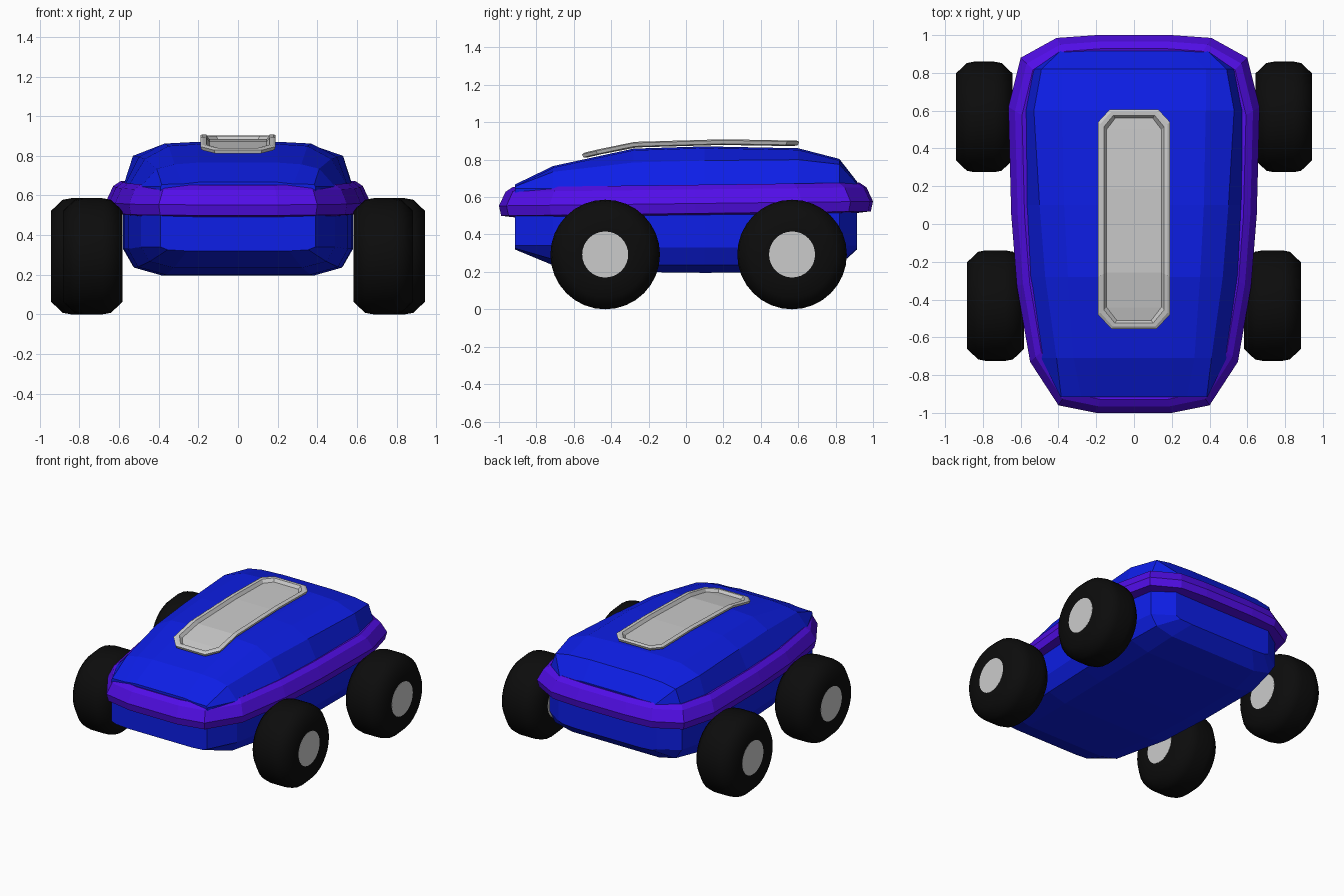
import bpy, bmesh, math

if "Cube" in bpy.data.objects:
    bpy.data.objects.remove(bpy.data.objects["Cube"])


def material(name, rgb):
    m = bpy.data.materials.new(name)
    m.diffuse_color = (*rgb, 1)
    m.use_nodes = True
    m.node_tree.nodes["Principled BSDF"].inputs["Base Color"].default_value = m.diffuse_color
    return m


BLUE = material("blue paint", (0.004, 0.013, 0.8))
PURPLE = material("purple trim", (0.083, 0.004, 0.8))
BLACK = material("black rubber", (0.0037, 0.0037, 0.0037))


def build(name, rings, mat=None, loop=False, caps=None, smooth=False):
    """Skin a series of closed rings; caps are 'ngon' or 'strips' (left-right mirrored rings)."""
    bm = bmesh.new()
    vs = [[bm.verts.new(p) for p in r] for r in rings]
    n = len(vs[0])
    pairs = list(zip(vs, vs[1:])) + ([(vs[-1], vs[0])] if loop else [])
    for a, b in pairs:
        for i in range(n):
            j = (i + 1) % n
            bm.faces.new((a[i], a[j], b[j], b[i]))
    for ring in (vs[0], vs[-1]) if caps else ():
        if caps == 'ngon':
            bm.faces.new(ring)
        else:
            for i in range(n // 2 - 1):
                bm.faces.new((ring[i], ring[i + 1], ring[n - 2 - i], ring[n - 1 - i]))
    bmesh.ops.recalc_face_normals(bm, faces=bm.faces)
    me = bpy.data.meshes.new(name)
    bm.to_mesh(me)
    bm.free()
    ob = bpy.data.objects.new(name, me)
    bpy.context.collection.objects.link(ob)
    if mat:
        me.materials.append(mat)
    if smooth:
        bpy.ops.object.select_all(action='DESELECT')
        ob.select_set(True)
        bpy.context.view_layer.objects.active = ob
        bpy.ops.object.shade_smooth_by_angle(angle=math.radians(60))
    return ob


def mirrored(half):
    return half + [(-x, *rest) for x, *rest in reversed(half)]


# Body: cross-sections along y (y, width, bottom z, low z, shoulder x, shoulder z, top x, top z)
sections = [
    (-0.915, 0.39, 0.32, 0.34, 0.385, 0.656, 0.28, 0.658),
    (-0.71, 0.49, 0.235, 0.34, 0.41, 0.735, 0.32, 0.757),
    (-0.28, 0.555, 0.20, 0.33, 0.47, 0.785, 0.35, 0.85),
    (0.10, 0.575, 0.195, 0.33, 0.50, 0.795, 0.37, 0.862),
    (0.60, 0.58, 0.20, 0.33, 0.53, 0.80, 0.38, 0.852),
    (0.82, 0.54, 0.235, 0.34, 0.49, 0.775, 0.38, 0.795),
    (0.915, 0.40, 0.32, 0.34, 0.39, 0.67, 0.28, 0.673),
]
rings = []
for y, w, zb, zl, sx, sz, tx, tz in sections:
    half = [(0.66 * w, zb), (0.91 * w, zb + (zl - zb) * 0.3), (w, zl), (w, 0.645),
            (sx, sz), (tx, tz), (0.2, tz + 0.009)]
    rings.append([(x, y, z) for x, z in mirrored(half)])
build("body", rings, BLUE, caps='ngon')

# Bumper band running right round the body
outline = mirrored([(0.2, -1.0), (0.4, -0.96), (0.55, -0.73), (0.62, -0.33), (0.65, 0.05),
                    (0.665, 0.62), (0.6, 0.88), (0.41, 0.985), (0.2, 1.0)])
profile = [(0.11, 0.50), (0.012, 0.512), (0.0, 0.565), (0.035, 0.64), (0.072, 0.665), (0.11, 0.655)]
rings = [[(x * (1 - d / 0.665), y * (1 - d), z + 0.012 * y) for x, y in outline] for d, z in profile]
build("bumper_band", rings, PURPLE, loop=True)

# Roof panel: shallow tray with a raised rim, following the roof slope
curve = [(-0.60, 0.812), (-0.42, 0.855), (-0.28, 0.883), (0.2, 0.897), (0.65, 0.889)]


def roof_z(y):
    for (y0, z0), (y1, z1) in zip(curve, curve[1:]):
        if y <= y1:
            return z0 + (z1 - z0) * (y - y0) / (y1 - y0)
    return curve[-1][1]


outline = mirrored([(0.12, -0.555), (0.19, -0.48), (0.19, -0.28), (0.19, 0.2), (0.19, 0.54), (0.13, 0.605)])
rings = []
for d, dz in [(0.03, -0.018), (0.006, -0.012), (0.0, 0.006), (0.012, 0.012), (0.03, 0.010), (0.045, -0.012)]:
    ring = []
    for x, y in outline:
        yy = 0.025 + (y - 0.025) * (1 - d / 0.58)
        ring.append((x * (1 - d / 0.19), yy, roof_z(yy) + dz))
    rings.append(ring)
build("roof_panel", rings, caps='strips')


# Wheels: lathed tyre with a flush hub on both faces
def lathe(name, profile, x, y, mat=None, loop=False, caps=None):
    n = 32
    rings = [[(x + px, y + r * math.cos(2 * math.pi * i / n), 0.293 + r * math.sin(2 * math.pi * i / n))
              for i in range(n)] for r, px in profile]
    build(name, rings, mat, loop, caps, smooth=True)


tyre = [(0.12, -0.148), (0.23, -0.15), (0.285, -0.092), (0.293, -0.05),
        (0.293, 0.05), (0.285, 0.092), (0.23, 0.15), (0.12, 0.148)]
hub = [(0.123, -0.149), (0.123, 0.149)]
for end, x, y in [("front", 0.733, -0.432), ("rear", 0.793, 0.567)]:
    for side, s in [("right", 1), ("left", -1)]:
        lathe(f"{end}_{side}_tyre", tyre, s * x, y, BLACK, loop=True)
        lathe(f"{end}_{side}_hub", hub, s * x, y, caps='ngon')
